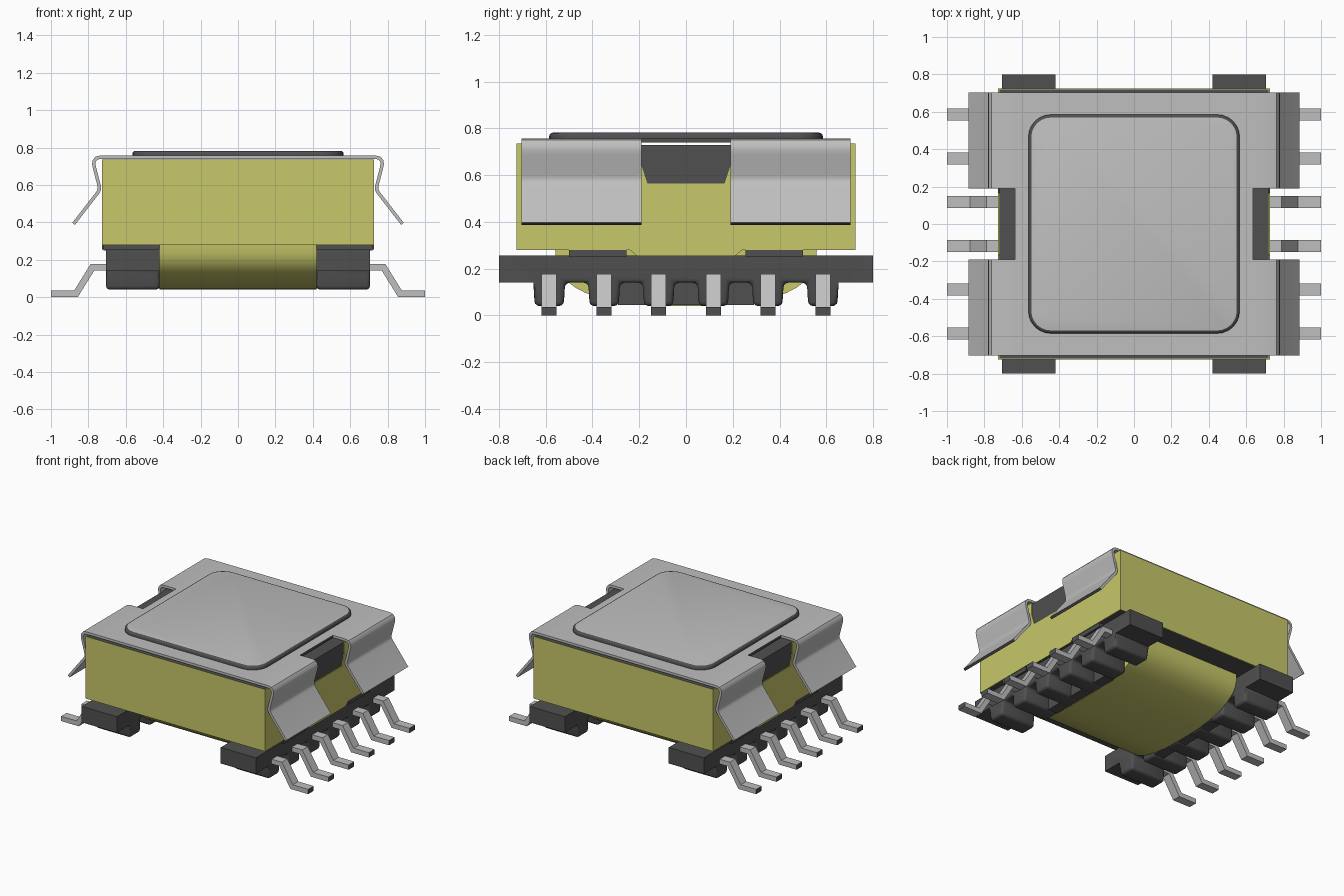
import bpy, bmesh, math
from mathutils import Vector

if "Cube" in bpy.data.objects:
    bpy.data.objects.remove(bpy.data.objects["Cube"], do_unlink=True)


def material(name, rgb):
    m = bpy.data.materials.new(name)
    m.use_nodes = True
    m.diffuse_color = (*rgb, 1)
    m.node_tree.nodes["Principled BSDF"].inputs["Base Color"].default_value = (*rgb, 1)
    return m


METAL = material("light_grey_metal", (0.52, 0.52, 0.52))
DARK = material("dark_grey", (0.08, 0.08, 0.08))
TAPE = material("yellow_tape", (0.58, 0.58, 0.145))


def finish(bm, name, mats, smooth=False):
    bmesh.ops.recalc_face_normals(bm, faces=bm.faces[:])
    me = bpy.data.meshes.new(name)
    bm.to_mesh(me)
    bm.free()
    ob = bpy.data.objects.new(name, me)
    bpy.context.collection.objects.link(ob)
    for m in mats:
        me.materials.append(m)
    if smooth:
        bpy.ops.object.select_all(action='DESELECT')
        ob.select_set(True)
        bpy.context.view_layer.objects.active = ob
        bpy.ops.object.shade_smooth_by_angle(angle=math.radians(35))
    return ob


def prism(outline, axis, a, b):
    """Extrude a 2D outline (u, z) along x or y, or (x, y) along z."""
    def place(p, t):
        return {"x": (t, p[0], p[1]), "y": (p[0], t, p[1]), "z": (p[0], p[1], t)}[axis]
    bm = bmesh.new()
    face = bm.faces.new([bm.verts.new(place(p, a)) for p in outline])
    ext = bmesh.ops.extrude_face_region(bm, geom=[face])
    shift = Vector(place((0, 0), b - a))
    bmesh.ops.translate(bm, vec=shift, verts=[v for v in ext["geom"] if isinstance(v, bmesh.types.BMVert)])
    return bm


def box(name, x0, x1, y0, y1, z0, z1, mat):
    rect = [(x0, y0), (x1, y0), (x1, y1), (x0, y1)]
    return finish(prism(rect, "z", z0, z1), name, [mat])


def ribbon(name, path, thick, y0, y1, side, smooth):
    """Bent strip following an xz path; its outer cut end is dark."""
    pts = [Vector(p) for p in path]
    left, right = [], []
    for i, p in enumerate(pts):
        d0 = (p - pts[i - 1]).normalized() if i else (pts[1] - p).normalized()
        d1 = (pts[i + 1] - p).normalized() if i < len(pts) - 1 else d0
        t = (d0 + d1).normalized()
        n = Vector((-t.y, t.x)) * (thick / 2 / max(0.5, t.dot(d1)))
        left.append(p + n)
        right.append(p - n)
    outline = [(side * q.x, q.y) for q in left + right[::-1]]
    bm = prism(outline, "y", y0, y1)
    end = Vector((side * pts[-1].x, pts[-1].y))
    for f in bm.faces:
        c = f.calc_center_median()
        if (Vector((c.x, c.z)) - end).length < 1e-3:
            f.material_index = 1
    return finish(bm, name, [METAL, DARK], smooth)


def rounded(hx, hy, r, n=6):
    pts = []
    for k, (sx, sy) in enumerate([(1, 1), (-1, 1), (-1, -1), (1, -1)]):
        for i in range(n + 1):
            a = math.pi / 2 * (k + i / n)
            pts.append((sx * (hx - r) + r * math.cos(a), sy * (hy - r) + r * math.sin(a)))
    return pts


# Dark core block
box("core", -0.72, 0.72, -0.72, 0.72, 0.28, 0.728, DARK)

# Yellow tape around the core, with a window and a tab on the pin sides
half = [(0.21, 0.255), (0.24, 0.28), (0.725, 0.28), (0.725, 0.735),
        (0.19, 0.735), (0.19, 0.64), (0.165, 0.565)]
side_tape = half + [(-y, z) for y, z in reversed(half)]
for s, word in ((1, "left"), (-1, "right")):
    finish(prism(side_tape, "x", s * 0.72, s * 0.726), word + "_tape", [TAPE])
for s, word in ((-1, "front"), (1, "back")):
    y0, y1 = sorted((s * 0.72, s * 0.725))
    box(word + "_tape", -0.725, 0.725, y0, y1, 0.28, 0.735, TAPE)

# Rounded winding below the core
arc = []
for i in range(25):
    a = math.pi * i / 24
    c, s = math.cos(a), max(0, math.sin(a))
    arc.append((0.56 * math.copysign(abs(c) ** 0.75, c), 0.29 - 0.25 * s ** 0.75))
finish(prism(arc, "x", -0.42, 0.42), "winding", [TAPE], True)

# Spring clip: top plate and raised pad
bm = prism([(-0.635, -0.703), (0.635, -0.703), (0.635, 0.703), (-0.635, 0.703)], "z", 0.739, 0.757)
for f in bm.faces:
    f.normal_update()
    if abs(f.normal.x) > 0.9:
        f.material_index = 1
finish(bm, "clip_plate", [METAL, DARK])

bm = prism(rounded(0.565, 0.585, 0.12), "z", 0.755, 0.782)
top = [e for e in bm.edges if all(v.co.z > 0.78 for v in e.verts)]
bmesh.ops.bevel(bm, geom=top, offset=0.016, segments=3, profile=0.5, affect='EDGES')
for f in bm.faces:
    f.normal_update()
    f.material_index = 0 if abs(f.normal.z) > 0.99 else 1
finish(bm, "clip_pad", [METAL, DARK], True)

# Four spring wings: rolled shoulder, pinch, flared lip
wing = [(0.63, 0.748), (0.735, 0.748), (0.757, 0.743), (0.769, 0.728), (0.771, 0.71),
        (0.767, 0.69), (0.746, 0.61), (0.741, 0.588), (0.742, 0.573), (0.751, 0.557), (0.879, 0.392)]
for sx in (1, -1):
    for y0, y1 in ((-0.703, -0.19), (0.19, 0.703)):
        ribbon("clip_wing", wing, 0.018, y0, y1, sx, True)

# Bobbin rails with rounded feet, spacers, inner flanges and bent pins
pins_y = [-0.585, -0.35, -0.117, 0.117, 0.35, 0.585]
rail = [(0.8, 0.14), (0.8, 0.257), (-0.8, 0.257), (-0.8, 0.14)]
for y in pins_y:
    rail += [(y - 0.068, 0.14), (y - 0.062, 0.04), (y + 0.062, 0.04), (y + 0.068, 0.14)]
pin = [(0.64, 0.16), (0.778, 0.16), (0.866, 0.018), (1.0, 0.018)]
for sx, word in ((1, "left"), (-1, "right")):
    bm = prism(rail, "x", sx * 0.42, sx * 0.705)
    soft = [e for e in bm.edges if all(v.co.z < 0.15 and abs(v.co.y) < 0.75 for v in e.verts)]
    bmesh.ops.bevel(bm, geom=soft, offset=0.02, segments=3, profile=0.5, affect='EDGES', clamp_overlap=True)
    finish(bm, word + "_rail", [DARK], True)
    x0, x1 = sorted((sx * 0.42, sx * 0.50))
    box(word + "_inner_flange", x0, x1, -0.29, 0.29, 0.045, 0.2, DARK)
    x0, x1 = sorted((sx * 0.42, sx * 0.72))
    for y0, y1 in ((-0.5, -0.255), (0.255, 0.5)):
        box(word + "_spacer", x0, x1, y0, y1, 0.25, 0.284, DARK)
    for y in pins_y:
        ribbon(word + "_pin", pin, 0.035, y - 0.032, y + 0.032, sx, False)
